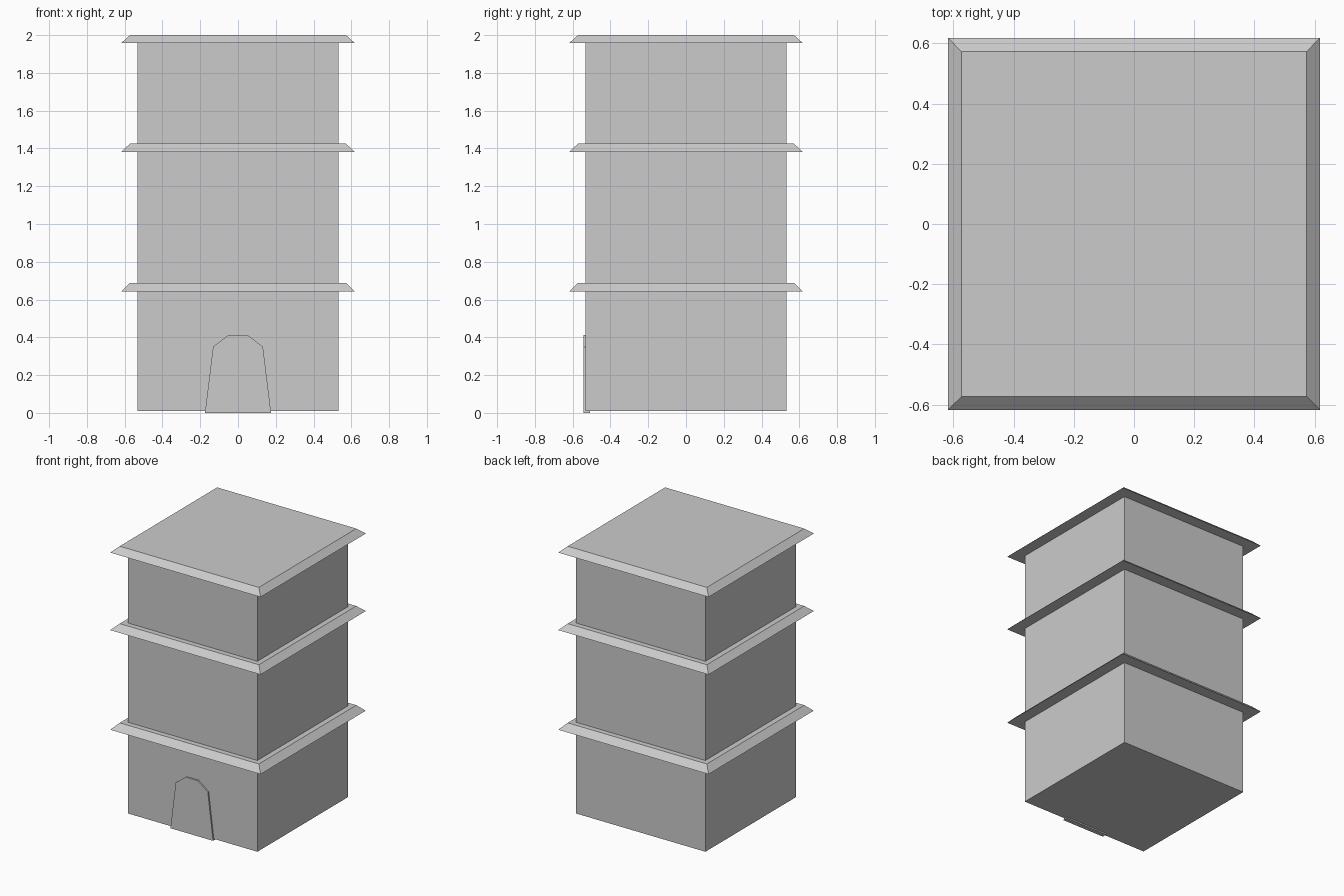
import bpy
import bmesh

cube = bpy.data.objects.get("Cube")
if cube:
    bpy.data.objects.remove(cube, do_unlink=True)

grey = bpy.data.materials.new("plain grey")
grey.use_nodes = True
grey.diffuse_color = (0.6, 0.6, 0.6, 1)
grey.node_tree.nodes["Principled BSDF"].inputs["Base Color"].default_value = (0.6, 0.6, 0.6, 1)


def loft(name, lower, upper):
    """Closed flat-faced solid between two matching rings of points."""
    bm = bmesh.new()
    a = [bm.verts.new(p) for p in lower]
    b = [bm.verts.new(p) for p in upper]
    bm.faces.new(a)
    bm.faces.new(b)
    for i in range(len(a)):
        j = (i + 1) % len(a)
        bm.faces.new((a[i], a[j], b[j], b[i]))
    bmesh.ops.recalc_face_normals(bm, faces=bm.faces)
    mesh = bpy.data.meshes.new(name)
    bm.to_mesh(mesh)
    bm.free()
    mesh.materials.append(grey)
    obj = bpy.data.objects.new(name, mesh)
    bpy.context.scene.collection.objects.link(obj)
    return obj


def square(half, z):
    return [(x * half, y * half, z) for x, y in ((-1, -1), (1, -1), (1, 1), (-1, 1))]


WALL, EAVE, RIM = 0.532, 0.618, 0.572

# Three storeys, each capped by a slab with sloping eaves
floor = 0.01
for level, (bottom, top) in zip(("lower", "middle", "upper"),
                                ((0.642, 0.688), (1.382, 1.425), (1.958, 2.0))):
    loft(level + "_storey", square(WALL, floor), square(WALL, bottom))
    loft(level + "_eaves", square(EAVE, bottom), square(RIM, top))
    floor = top

# Arched door slab, set into the front wall
half = [(0.175, 0), (0.132, 0.35), (0.05, 0.413)]
outline = half + [(-x, z) for x, z in reversed(half)]
loft("door", [(x, -0.543, z) for x, z in outline], [(x, -0.507, z) for x, z in outline])
